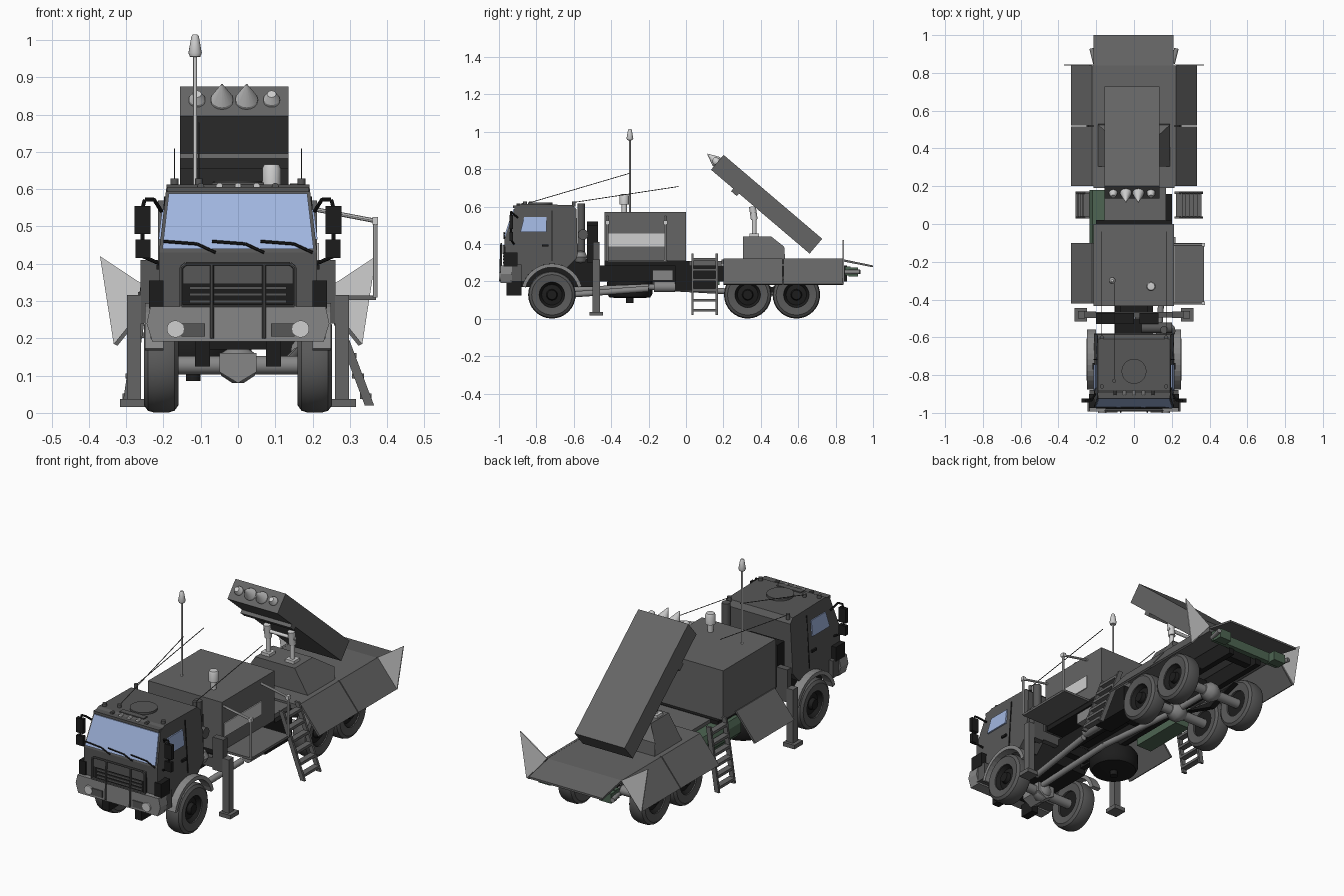
import bpy, bmesh, math
from mathutils import Vector, Matrix

if "Cube" in bpy.data.objects:
    bpy.data.objects.remove(bpy.data.objects["Cube"])

def mat(name, r, g, b):
    m = bpy.data.materials.new(name)
    m.diffuse_color = (r, g, b, 1)
    m.use_nodes = True
    m.node_tree.nodes["Principled BSDF"].inputs["Base Color"].default_value = m.diffuse_color
    return m

CAB = mat("cab grey", .095, .095, .095)
BODY = mat("equipment grey", .13, .13, .13)
TYRE = mat("tyre grey", .10, .10, .10)
MID = mat("bumper grey", .24, .24, .24)
LIGHT = mat("light grey", .62, .62, .62)
BLACK = mat("black", .012, .012, .012)
GLASS = mat("window blue", .36, .47, .75)
GREEN = mat("dark green", .075, .13, .085)

def finish(name, bm, m, smooth=False):
    bmesh.ops.recalc_face_normals(bm, faces=bm.faces)
    me = bpy.data.meshes.new(name)
    bm.to_mesh(me)
    bm.free()
    me.materials.append(m)
    o = bpy.data.objects.new(name, me)
    bpy.context.collection.objects.link(o)
    if smooth:
        bpy.context.view_layer.objects.active = o
        o.select_set(True)
        bpy.ops.object.shade_smooth_by_angle(angle=math.radians(35))
        o.select_set(False)
    return o

def box(name, x0, x1, y0, y1, z0, z1, m, M=None):
    bm = bmesh.new()
    bmesh.ops.create_cube(bm, size=1)
    for v in bm.verts:
        v.co = Vector((x0 + (v.co.x + .5) * (x1 - x0), y0 + (v.co.y + .5) * (y1 - y0),
                       z0 + (v.co.z + .5) * (z1 - z0)))
    if M:
        bm.transform(M)
    return finish(name, bm, m)

def prism(name, pts, a, b, m, axis='x', taper=None):
    """Profile (y,z) extruded along x, or profile (x,z) extruded along y."""
    bm = bmesh.new()
    mk = (lambda p, t: (t, p[0], p[1])) if axis == 'x' else (lambda p, t: (p[0], t, p[1]))
    f = bm.faces.new([bm.verts.new(mk(p, a)) for p in pts])
    r = bmesh.ops.extrude_face_region(bm, geom=[f])
    d = Vector((b - a, 0, 0)) if axis == 'x' else Vector((0, b - a, 0))
    bmesh.ops.translate(bm, verts=[v for v in r['geom'] if isinstance(v, bmesh.types.BMVert)], vec=d)
    if taper:
        for v in bm.verts:
            v.co.x *= taper(v.co.z)
    return finish(name, bm, m)

def rod(name, pts, r, m, r2=None, n=12):
    """Round bar along a path of points; r2 gives a tapered end."""
    bm = bmesh.new()
    for p, q in zip(pts, pts[1:]):
        p, q = Vector(p), Vector(q)
        M = Matrix.Translation((p + q) / 2) @ (q - p).to_track_quat('Z', 'Y').to_matrix().to_4x4()
        bmesh.ops.create_cone(bm, cap_ends=True, segments=n, radius1=r, radius2=r if r2 is None else r2,
                              depth=(q - p).length, matrix=M)
    return finish(name, bm, m, True)

def lathe(name, prof, c, axis, m, n=32):
    """Profile (radius, offset) spun around x or z through c."""
    bm = bmesh.new()
    vs = [bm.verts.new((o, r, 0) if axis == 'x' else (r, 0, o)) for r, o in prof]
    es = [bm.edges.new(p) for p in zip(vs, vs[1:])]
    bmesh.ops.spin(bm, geom=vs + es, cent=(0, 0, 0), axis=(1, 0, 0) if axis == 'x' else (0, 0, 1),
                   angle=2 * math.pi, steps=n)
    bmesh.ops.remove_doubles(bm, verts=bm.verts, dist=1e-5)
    bmesh.ops.translate(bm, verts=bm.verts, vec=c)
    return finish(name, bm, m, True)

def arc(r, a0, a1, n, cy=-.717, cz=.13):
    return [(cy + r * math.cos(math.radians(a0 + (a1 - a0) * i / n)),
             cz + r * math.sin(math.radians(a0 + (a1 - a0) * i / n))) for i in range(n + 1)]

# Wheels, axles and spare
TP = [(.068, -.04), (.108, -.046), (.122, -.036), (.127, -.02), (.127, .02), (.122, .036), (.108, .046), (.068, .04), (.068, -.04)]
for y in (-.717, .33, .59):
    for s in (-1, 1):
        c = (s * .206, y, .128)
        lathe("tyre", TP, c, 'x', TYRE)
        lathe("wheel_hub", [(0, s * .04), (.025, s * .04), (.03, s * .02), (.055, s * .015), (.07, s * .036), (.07, -s * .03), (0, -s * .03)], c, 'x', BLACK, 20)
    rod("axle", [(-.18, y, .128), (.18, y, .128)], .025, MID)
    lathe("differential", [(0, -.05), (.03, -.045), (.05, -.015), (.05, .015), (.03, .045), (0, .05)], (0, y, .13), 'x', MID, 12)
lathe("spare_tyre", [(0, -.055), (.07, -.055), (.11, -.05), (.122, -.03), (.122, .03), (.11, .05), (0, .055)], (-.12, -.3, .165), 'z', BLACK)
rod("spare_hub", [(-.12, -.3, .085), (-.12, -.3, .12)], .02, BLACK)

# Chassis
for s in (-1, 1):
    box("frame_rail", s * .085 - .015, s * .085 + .015, -.94, .86, .2, .285, BLACK)
    box("front_tow_bracket", s * .095 - .02, s * .095 + .02, -.96, -.88, .125, .21, BLACK)
    prism("leaf_spring", [(.27, .2), (.46, .14), (.65, .2), (.46, .17)], s * .12 - .015, s * .12 + .015, BLACK)
for y in (-.85, -.45, 0, .2, .46, .8):
    box("cross_member", -.085, .085, y - .02, y + .02, .21, .27, BLACK)
box("engine", -.1, .1, -.9, -.5, .17, .32, BLACK)
rod("drive_shaft", [(.02, -.7, .15), (.02, -.2, .17), (0, .33, .14), (0, .59, .14)], .016, MID)
rod("exhaust_pipe", [(.13, -.6, .13), (.16, -.2, .16)], .016, MID)
rod("muffler", [(.17, -.17, .17), (.17, -.06, .17)], .028, MID, n=16)
box("battery_box", .12, .22, -.18, -.07, .205, .26, MID)
box("equipment_locker", .1, .2, -.06, .16, .15, .285, BLACK)
prism("fuel_tank", [(-.12, .29), (-.22, .29), (-.235, .26), (-.235, .21), (-.21, .18), (-.12, .18)], -.12, .18, GREEN, 'y')

# Cab
def taper(z):
    return 1 if z < .44 else 1 - .1 * (z - .44) / .175
prof = [(-.965, .2), (-.97, .43), (-.915, .595), (-.88, .613), (-.61, .608), (-.585, .585), (-.58, .33)] + arc(.165, 60, 155, 10)
prism("cab", prof + [(-.88, .2)], -.212, .212, CAB, taper=taper)
prism("windshield", [(-.973, .44), (-.922, .588), (-.914, .588), (-.965, .44)], -.203, .203, GLASS, taper=taper)
box("windshield_visor", -.19, .19, -.925, -.885, .592, .606, CAB)
for s in (-1, 1):
    prism("side_window", [(-.885, .465), (-.865, .545), (-.745, .545), (-.745, .465)], s * .208, s * .2165, GLASS, taper=taper)
    prism("wheel_arch", arc(.165, 15, 165, 14) + arc(.145, 165, 15, 14), s * .2, s * .25, MID)
    prism("door_edge", [(-.72, .31), (-.72, .58), (-.714, .58), (-.714, .31)], s * .21, s * .215, BLACK, taper=taper)
    box("door_handle", s * .21, s * .219, -.77, -.735, .385, .397, BLACK)
    box("corner_vent", s * .2, s * .238, -.975, -.9, .28, .355, BLACK)
    box("cab_step", s * .17, s * .235, -.94, -.88, .2, .29, CAB)
    # mirrors on tube brackets
    box("main_mirror", s * .235, s * .277, -.945, -.925, .48, .555, BLACK)
    box("wide_mirror", s * .235, s * .275, -.945, -.925, .415, .465, BLACK)
    rod("mirror_bracket", [(s * .205, -.9, .54), (s * .225, -.935, .572), (s * .25, -.935, .572), (s * .256, -.935, .55),
                           (s * .256, -.935, .42), (s * .21, -.92, .4)], .005, BLACK, n=8)
    rod("headlight", [(s * .168, -.985, .225), (s * .168, -1, .225)], .023, LIGHT, n=16)
    box("bumper_lamp", s * .12 - .032, s * .12 + .032, -.997, -.98, .205, .24, CAB)
    rod("roof_corner_lamp", [(s * .17, -.86, .6), (s * .17, -.86, .628)], .011, CAB)
prism("bumper", [(-.235, .285), (-.245, .24), (-.23, .192), (.23, .192), (.245, .24), (.235, .285)], -.992, -.93, MID, 'y')
box("grille", -.15, .15, -.974, -.96, .285, .385, BLACK)
for z in (.3, .318, .336):
    box("grille_bar", -.13, .13, -.979, -.972, z - .005, z + .003, CAB)
box("grille_panel", -.15, .15, -.98, -.96, .345, .395, CAB)
rod("brush_guard", [(-.152, -.988, .285), (-.152, -.988, .39), (-.14, -.988, .4), (.14, -.988, .4), (.152, -.988, .39),
                    (.152, -.988, .285), (-.152, -.988, .285)], .005, CAB, n=8)
for x in (-.07, .07):
    rod("brush_guard_upright", [(x, -.995, .2), (x, -.988, .4)], .005, CAB, n=8)
for x in (-.14, -.01, .12):
    rod("wiper", [(x + .08, -.972, .43), (x + .03, -.973, .453), (x - .06, -.972, .46)], .004, BLACK, n=6)
prism("front_skid", [(-.05, .16), (-.05, .11), (0, .08), (.05, .11), (.05, .16)], -.8, -.68, MID, 'y')
for x in (-.1, -.05, 0, .05, .1):
    rod("roof_marker", [(x, -.885, .608), (x, -.905, .608)], .009, LIGHT if abs(x) < .08 else CAB, n=10)
rod("roof_hatch", [(0, -.78, .6), (0, -.78, .622)], .066, CAB, n=24)
box("hatch_hinge", -.07, .07, -.88, -.85, .605, .618, CAB)

# Gear between cab and shelter
rod("intake_stack", [(.16, -.56, .3), (.16, -.56, .615)], .021, CAB, n=16)
rod("air_filter", [(.04, -.55, .45), (.2, -.55, .45)], .028, CAB, n=16)
lathe("intake_elbow", [(0, -.035), (.025, -.028), (.04, 0), (.025, .028), (0, .035)], (.18, -.565, .33), 'z', MID, 14)
box("rear_cabinet", -.2, 0, -.53, -.47, .3, .52, BLACK)
box("rear_box", .03, .13, -.53, -.47, .3, .5, BLACK)
box("outrigger_beam", -.28, .28, -.495, -.465, .25, .3, CAB)
for s in (-1, 1):
    box("jack_leg", s * .26, s * .297, -.5, -.46, .035, .316, BODY)
    box("jack_sleeve", s * .2, s * .262, -.497, -.463, .24, .41, CAB)
    box("jack_foot", s * .25, s * .316, -.515, -.445, .016, .037, BODY)

# Shelter with platform, rails and folded flap
box("shelter", -.215, .212, -.435, 0, .31, .57, BODY)
box("shelter_floor", -.2, .2, -.435, .02, .285, .31, BLACK)
box("shelter_side_stripe", .21, .217, -.42, -.11, .385, .455, LIGHT)
box("platform", .21, .37, -.42, -.1, .303, .315, BODY)
for y in (-.42, -.11):
    rod("platform_rail", [(.21, y, .545), (.368, y, .515), (.368, y, .31)], .006, LIGHT, n=8)
    box("rail_joint", .36, .376, y - .01, y + .01, .505, .525, LIGHT)

def flap(name, s, y0, y1):
    prism(name, [(s * .212, .32), (s * .222, .322), (s * .333, .185), (s * .323, .18)], y0, y1, BODY, 'y')
flap("shelter_flap", -1, -.42, -.1)

# Antennas
rod("mast", [(-.115, -.3, .57), (-.115, -.3, .96)], .005, LIGHT)
lathe("mast_head", [(0, .953), (.014, .955), (.018, .965), (.01, 1.01), (.006, 1.015), (0, 1.015)], (-.115, -.3, 0), 'z', LIGHT, 16)
lathe("satellite_dome", [(0, .57), (.014, .57), (.014, .61), (.025, .612), (.025, .655), (.02, .666), (0, .668)], (.09, -.33, 0), 'z', LIGHT, 20)
for x, y, y2, z2 in ((-.17, -.6, -.04, .707), (.17, -.6, -.04, .707), (-.105, -.83, -.3, .778)):
    rod("whip_antenna", [(x, y, .622), (x, y2, z2)], .002, CAB, n=6)
    rod("whip_base", [(x, y, .6), (x, y, .628)], .01, CAB)

# Rear deck, side flaps, tail plate and gussets
box("rear_deck", -.215, .215, .19, .84, .29, .318, BODY)
box("front_deck", -.155, .17, 0, .19, .28, .308, BODY)
for s in (-1, 1):
    flap("deck_flap_front", s, .2, .517)
    flap("deck_flap_rear", s, .522, .84)
    prism("corner_gusset", [(s * .215, .318), (s * .37, .42), (s * .333, .183)], .838, .844, LIGHT, 'y')
    box("tail_lamp", s * .14, s * .21, .87, .92, .225, .275, GREEN)
    rod("tail_hinge", [(s * .205, .85, .25), (s * .225, .93, .25)], .012, MID)
prism("tail_plate", [(.84, .318), (1, .285), (1, .275), (.84, .306)], -.215, .21, BODY)
box("rear_cross_beam", -.21, .21, .85, .88, .23, .28, GREEN)

# Ladders
for s, xt, xb in ((1, .215, .34), (-1, .235, .285)):
    for y in (.035, .165):
        prism("ladder_side", [(s * xt, .35), (s * (xt + .025), .35), (s * (xb + .025), .02), (s * xb, .02)], y - .006, y + .006, BODY, 'y')
    for i in range(6):
        t = .1 + i * .165
        x, z = s * (xt + (xb - xt) * t + .012), .35 - .33 * t
        box("ladder_rung", x - .016, x + .016, .035, .165, z - .007, z + .007, BODY)

# Launcher pedestal and lift rams
prism("pedestal", [(.305, .44), (.455, .44), (.525, .385), (.53, .318), (.305, .318)], -.19, .19, BODY,
      taper=lambda z: 1 if z < .4 else .6)
for x in (-.08, .06):
    rod("lift_ram", [(x, .365, .44), (x, .365, .53)], .012, LIGHT)
    rod("ram_head", [(x, .365, .53), (x, .355, .6)], .018, LIGHT)
    box("ram_foot", x - .025, x + .025, .34, .39, .437, .455, LIGHT)
rod("ram_cross_pin", [(-.1, .36, .565), (.08, .36, .565)], .009, LIGHT)

# Tilted launch box with four nose tips
L = Matrix.Translation((-.01, .431, .612)) @ Matrix.Rotation(math.radians(-40.4), 4, 'X')
box("launch_box", -.145, .145, -.346, .346, -.052, .052, BODY, L)
box("launch_box_crossbar", -.145, .145, -.19, -.15, -.07, -.05, BODY, L)
for x, r, h in ((-.1, .022, .02), (-.033, .03, .06), (.033, .03, .06), (.1, .022, .02)):
    a, b, c = (L @ Vector((x, y, 0)) for y in (-.34, -.355, -.355 - h))
    rod("tip_base", [a, b], r, LIGHT, n=16)
    rod("nose_tip", [b, c], r, LIGHT, r2=.002 if h > .03 else .012, n=16)
